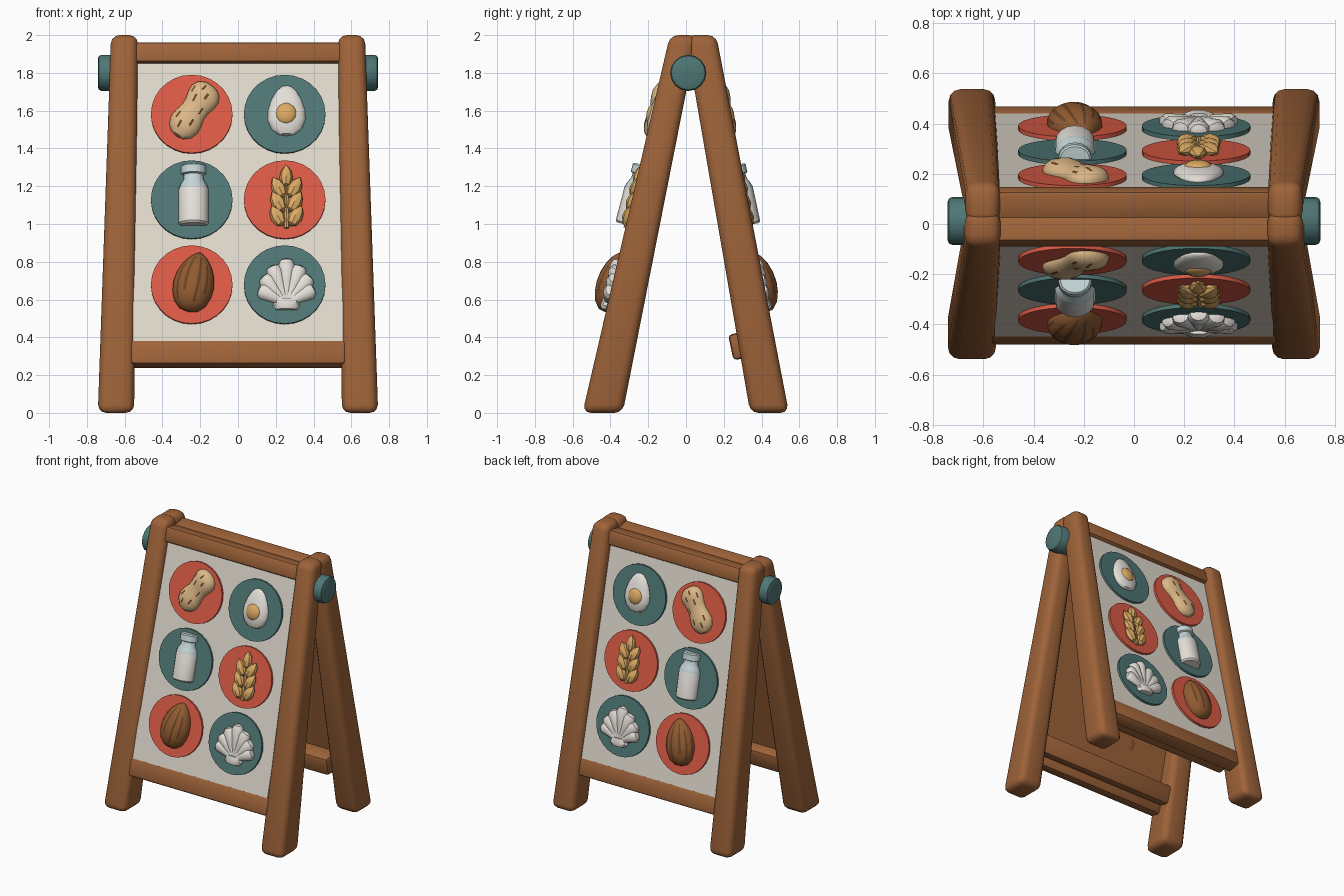
import bpy, bmesh, math
from mathutils import Matrix, Vector

if "Cube" in bpy.data.objects:
    bpy.data.objects.remove(bpy.data.objects["Cube"])


def material(name, r, g, b):
    lin = [((c / 255 + 0.055) / 1.055) ** 2.4 for c in (r, g, b)]
    m = bpy.data.materials.new(name)
    m.diffuse_color = (*lin, 1)
    m.use_nodes = True
    m.node_tree.nodes["Principled BSDF"].inputs["Base Color"].default_value = m.diffuse_color
    return m


WOOD = material("brown wood", 158, 99, 57)
CREAM = material("cream board", 224, 217, 205)
RED = material("coral red", 220, 91, 69)
TEAL = material("teal", 79, 119, 117)
TAN = material("peanut tan", 220, 184, 135)
WHITE = material("off white", 228, 223, 216)
GOLD = material("wheat gold", 220, 170, 98)
NUT = material("almond brown", 146, 91, 49)
DARK = material("dark brown", 106, 68, 37)
GLASS = material("pale blue glass", 196, 213, 214)


def finish(bm, name, mats, M=None, angle=35):
    bmesh.ops.remove_doubles(bm, verts=bm.verts, dist=1e-5)
    if M is not None:
        bm.transform(M)
    bmesh.ops.recalc_face_normals(bm, faces=bm.faces)
    me = bpy.data.meshes.new(name)
    bm.to_mesh(me)
    bm.free()
    for m in mats:
        me.materials.append(m)
    ob = bpy.data.objects.new(name, me)
    bpy.context.collection.objects.link(ob)
    bpy.ops.object.select_all(action='DESELECT')
    ob.select_set(True)
    bpy.context.view_layer.objects.active = ob
    bpy.ops.object.shade_smooth_by_angle(angle=math.radians(angle))
    return ob


def bevel(bm, w, seg=2):
    if w:
        bmesh.ops.bevel(bm, geom=bm.edges[:], offset=w, segments=seg,
                        profile=0.5, affect='EDGES')


def box(name, x, y, z, mat, M=None, w=0.0):
    bm = bmesh.new()
    bmesh.ops.create_cube(bm, size=1)
    for v in bm.verts:
        v.co = Vector((x[v.co.x > 0], y[v.co.y > 0], z[v.co.z > 0]))
    bevel(bm, w)
    return finish(bm, name, [mat], M)


def leg(name, xb, xt, yb, yt):
    """Tapered leaning beam: x and y ranges at bottom and top."""
    bm = bmesh.new()
    bmesh.ops.create_cube(bm, size=1)
    for v in bm.verts:
        top = v.co.z > 0
        xs, ys = (xt, yt) if top else (xb, yb)
        v.co = Vector((xs[v.co.x > 0], ys[v.co.y > 0], 2.0 if top else 0.0))
    bevel(bm, 0.045, 3)
    return finish(bm, name, [WOOD])


def add_turned(bm, prof, cx, cz, tilt=0, depth=1.0, n=-0.02, segs=16, pick=None):
    """Turned solid of (radius, height) points lying on the board."""
    ca, sa = math.cos(tilt), math.sin(tilt)
    rings = []
    for r, h in prof:
        ring = []
        for j in range(segs):
            t = 2 * math.pi * j / segs
            x = r * math.cos(t)
            ring.append(bm.verts.new((cx + x * ca + h * sa,
                                      n + depth * r * math.sin(t),
                                      cz - x * sa + h * ca)))
        rings.append(ring)
    for i in range(len(rings) - 1):
        for j in range(segs):
            k = (j + 1) % segs
            f = bm.faces.new((rings[i][j], rings[i][k], rings[i + 1][k], rings[i + 1][j]))
            if pick:
                f.material_index = pick(i, j)


def turned(name, mats, M, *args, **kw):
    bm = bmesh.new()
    add_turned(bm, *args, **kw)
    return finish(bm, name, mats, M)


def disc(name, cx, cz, rx, rz, n0, n1, mat, M):
    bm = bmesh.new()
    bmesh.ops.create_cone(bm, cap_ends=True, segments=28, radius1=1, radius2=1, depth=1)
    for v in bm.verts:
        v.co = Vector((cx + rx * v.co.x, n1 if v.co.z > 0 else n0, cz + rz * v.co.y))
    return finish(bm, name, [mat], M)


PEANUT = [(0, -.165), (.04, -.157), (.07, -.13), (.084, -.09), (.08, -.05), (.07, -.01),
          (.072, .03), (.083, .07), (.085, .105), (.068, .138), (.038, .157), (0, .163)]
EGG = [(0, -.13), (.045, -.122), (.08, -.095), (.1, -.045), (.098, .005), (.08, .06),
       (.055, .105), (.028, .13), (0, .138)]
BOTTLE = [(0, -.14), (.07, -.14), (.08, -.13), (.08, .05), (.07, .075), (.054, .1),
          (.052, .125), (.066, .13), (.066, .17), (.058, .178), (0, .178)]
ALMOND = [(0, -.155), (.05, -.143), (.085, -.11), (.104, -.06), (.109, -.01), (.1, .045),
          (.078, .095), (.045, .137), (.018, .158), (0, .166)]
GRAIN = [(0, -.05), (.024, -.036), (.036, -.002), (.027, .03), (0, .06)]
RIB = [(0, 0), (.016, .05), (.034, .5), (.045, .82), (.033, .95), (0, 1)]

# Dark dents in the peanut and long grooves in the almond: (ring, segment)
DENTS = {(2, 28), (3, 32), (3, 25), (5, 33), (6, 27), (7, 31), (7, 24), (8, 28)}
GROOVES = {24: (2, 6), 27: (3, 7), 31: (2, 7), 34: (3, 6), 21: (3, 5)}


def panel(side, sgn, y0, s, ledge, rail):
    """One sloping board: local y is depth behind the board face."""
    q = math.sqrt(1 + s * s)
    M = Matrix(((1, 0, 0, 0), (0, sgn / q, sgn * s, sgn * y0),
                (0, -s / q, 1, -.004), (0, 0, 0, 1)))
    # Board, backing and rails
    box(side + "_board", (-.555, .555), (0, .022), (.36, 1.88), CREAM, M)
    box(side + "_backing", (-.555, .555), (.02, .06), (.34, 1.9), WOOD, M)
    box(side + "_top_rail", (-.57, .57), (rail, .095), (1.855, 1.962), WOOD, M, .02)
    box(side + "_bottom_rail", (-.57, .57), (-.006, .1), (.263, .39), WOOD, M, .02)
    box(side + "_inner_ledge", (-.57, .57), (.08, ledge), (.325, .46), WOOD, M, .02)
    # Round badges, alternating colours
    for i, z in enumerate((1.583, 1.13, .68)):
        for j, x in enumerate((-.245, .247)):
            disc(f"{side}_badge_{i}_{j}", x, z, .216, .207, .01, -.016,
                 (RED, TEAL)[(i + j) % 2], M)
    # Peanut
    turned(side + "_peanut", [TAN, DARK], M, PEANUT, -.233, 1.6, .6, .62, segs=40,
           pick=lambda i, j: int((i, j) in DENTS))
    # Egg half with yolk
    turned(side + "_egg", [WHITE], M, EGG, .257, 1.595, 0, .4, segs=20)
    yolk = [(.057 * math.sin(a * math.pi / 8), -.057 * math.cos(a * math.pi / 8)) for a in range(9)]
    turned(side + "_yolk", [GOLD], M, yolk, .255, 1.577, 0, .5, n=-.045, segs=14)
    # Milk bottle: white below, glass neck above
    turned(side + "_milk_bottle", [WHITE, GLASS], M, BOTTLE, -.235, 1.133, 0, .85, segs=16,
           pick=lambda i, j: int(i >= 3))
    # Wheat ear
    bm = bmesh.new()
    add_turned(bm, [(0, 0), (.014, 0), (.012, .28), (0, .28)], .257, .977, n=-.025, segs=8)
    add_turned(bm, [(r, h * 1.1) for r, h in GRAIN], .255, 1.245, 0, .8, n=-.03, segs=8)
    for k, z in enumerate((1.035, 1.11, 1.185)):
        for d in (-1, 1):
            add_turned(bm, [(r * 1.1, h * 1.15) for r, h in GRAIN],
                       .257 + d * (.047 - .003 * k), z, d * .5, .8, n=-.03, segs=8)
    finish(bm, side + "_wheat_ear", [GOLD], M)
    # Almond
    turned(side + "_almond", [NUT, DARK], M, ALMOND, -.233, .685, .2, .78, segs=40,
           pick=lambda i, j: int(j in GROOVES and GROOVES[j][0] <= i < GROOVES[j][1]))
    # Scallop shell: fan of ribs and a hinge
    bm = bmesh.new()
    for k in range(-3, 4):
        L = .24 - .024 * abs(k)
        add_turned(bm, [(r, h * L) for r, h in RIB], .257, .578, k * .36, .8, n=-.022, segs=12)
    add_turned(bm, [(0, 0), (.055, 0), (.072, .02), (.06, .055), (0, .055)],
               .257, .545, 0, .5, n=-.02, segs=10)
    finish(bm, side + "_shell", [WHITE], M)


panel("front", 1, -.547, .26, .17, -.032)
panel("back", -1, -.522, .215, .205, -.03)

# Legs and hinge bolts on both sides
for name, m in (("right", 1), ("left", -1)):
    def rng(a, b):
        return (a, b) if m > 0 else (-b, -a)
    leg("front_leg_" + name, rng(.55, .742), rng(.53, .672), (-.548, -.335), (-.085, .06))
    leg("back_leg_" + name, rng(.553, .739), rng(.533, .669), (.34, .545), (-.005, .16))
    bm = bmesh.new()
    bmesh.ops.create_cone(bm, cap_ends=True, segments=16, radius1=.096, radius2=.096, depth=.14)
    rim = [e for e in bm.edges if all(v.co.z > 0 for v in e.verts)]
    bmesh.ops.bevel(bm, geom=rim, offset=.02, segments=2, profile=.5, affect='EDGES')
    finish(bm, "hinge_bolt_" + name, [TEAL],
           Matrix.Translation((m * .672, .012, 1.8)) @ Matrix.Rotation(m * math.pi / 2, 4, 'Y'))
